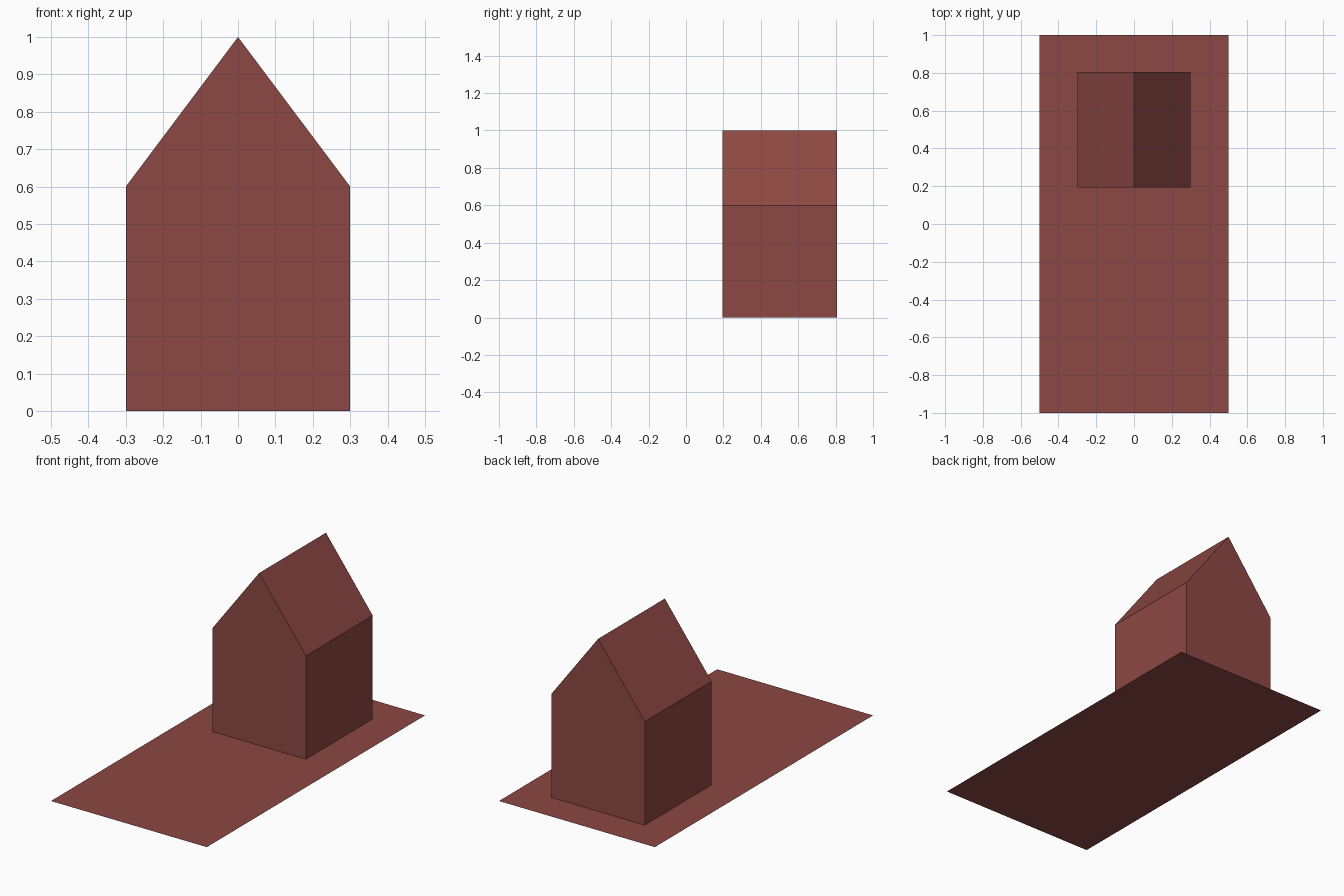
import bpy
import bmesh
from mathutils import Vector

cube = bpy.data.objects.get("Cube")
if cube:
    bpy.data.objects.remove(cube, do_unlink=True)

# One brick red for everything
brick = bpy.data.materials.new("brick_red")
brick.use_nodes = True
colour = (0.266, 0.065, 0.056, 1)
brick.diffuse_color = colour
brick.node_tree.nodes["Principled BSDF"].inputs["Base Color"].default_value = colour


def add_object(name, bm):
    mesh = bpy.data.meshes.new(name)
    bm.to_mesh(mesh)
    bm.free()
    mesh.materials.append(brick)
    obj = bpy.data.objects.new(name, mesh)
    bpy.context.collection.objects.link(obj)
    return obj


# Flat ground sheet, twice as long as wide
bm = bmesh.new()
bmesh.ops.create_grid(bm, x_segments=1, y_segments=1, size=1)
bmesh.ops.scale(bm, verts=bm.verts, vec=(0.5, 1, 1))
add_object("ground_sheet", bm)

# House: gable profile extruded from front to back
half_width, eaves, ridge = 0.3, 0.6, 1.0
front, back = 0.194, 0.806
profile = [(-half_width, 0), (half_width, 0), (half_width, eaves),
           (0, ridge), (-half_width, eaves)]
bm = bmesh.new()
gable = bm.faces.new([bm.verts.new((x, front, z)) for x, z in profile])
extruded = bmesh.ops.extrude_face_region(bm, geom=[gable], use_keep_orig=True)
moved = [g for g in extruded["geom"] if isinstance(g, bmesh.types.BMVert)]
bmesh.ops.translate(bm, verts=moved, vec=Vector((0, back - front, 0)))
bmesh.ops.recalc_face_normals(bm, faces=bm.faces)

# The house sits on the sheet, so it needs no floor
floor = [f for f in bm.faces if f.normal.z < -0.9]
bmesh.ops.delete(bm, geom=floor, context="FACES")
add_object("house", bm)
